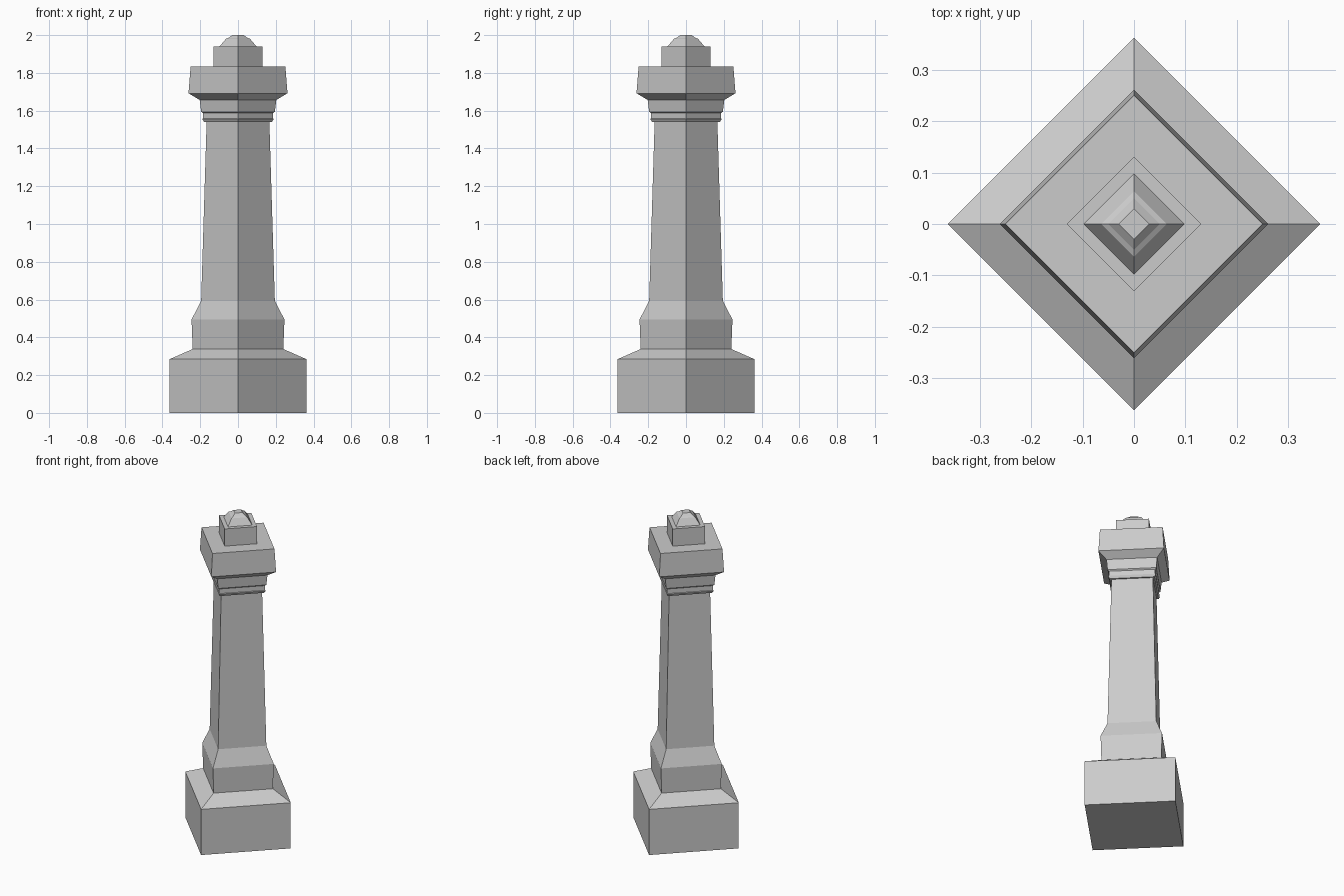
import bpy, bmesh

if "Cube" in bpy.data.objects:
    bpy.data.objects.remove(bpy.data.objects["Cube"])


def square_turning(name, profile):
    """Stack square rings (corner radius, height), corners on the x and y axes."""
    bm = bmesh.new()
    rings = []
    for r, z in profile:
        rings.append([bm.verts.new((x * r, y * r, z))
                      for x, y in ((1, 0), (0, 1), (-1, 0), (0, -1))])
    for low, high in zip(rings, rings[1:]):
        for i in range(4):
            j = (i + 1) % 4
            bm.faces.new((low[i], low[j], high[j], high[i]))
    bm.faces.new(rings[0][::-1])
    bm.faces.new(rings[-1])
    bmesh.ops.recalc_face_normals(bm, faces=bm.faces)
    mesh = bpy.data.meshes.new(name)
    bm.to_mesh(mesh)
    bm.free()
    obj = bpy.data.objects.new(name, mesh)
    bpy.context.collection.objects.link(obj)
    return obj


# Wide foot block with sloped top
square_turning("plinth", [(0.363, 0), (0.363, 0.284), (0.24, 0.338)])

# Lower pedestal tapering into the shaft
square_turning("pedestal", [(0.24, 0.338), (0.246, 0.494), (0.195, 0.594)])

# Long tapered shaft
square_turning("shaft", [(0.195, 0.594), (0.166, 1.541)])

# Stepped mouldings under the capital
square_turning("collar", [(0.18, 1.541), (0.19, 1.556), (0.185, 1.558),
                          (0.185, 1.587), (0.195, 1.594), (0.203, 1.657)])

# Heavy capital block with flared underside
square_turning("capital", [(0.203, 1.657), (0.262, 1.692), (0.251, 1.833)])

# Small block on top
square_turning("cap_block", [(0.131, 1.833), (0.131, 1.94)])

# Stepped pyramid finial
square_turning("finial", [(0.098, 1.94), (0.064, 1.98), (0.05, 1.986), (0.03, 2.0)])
